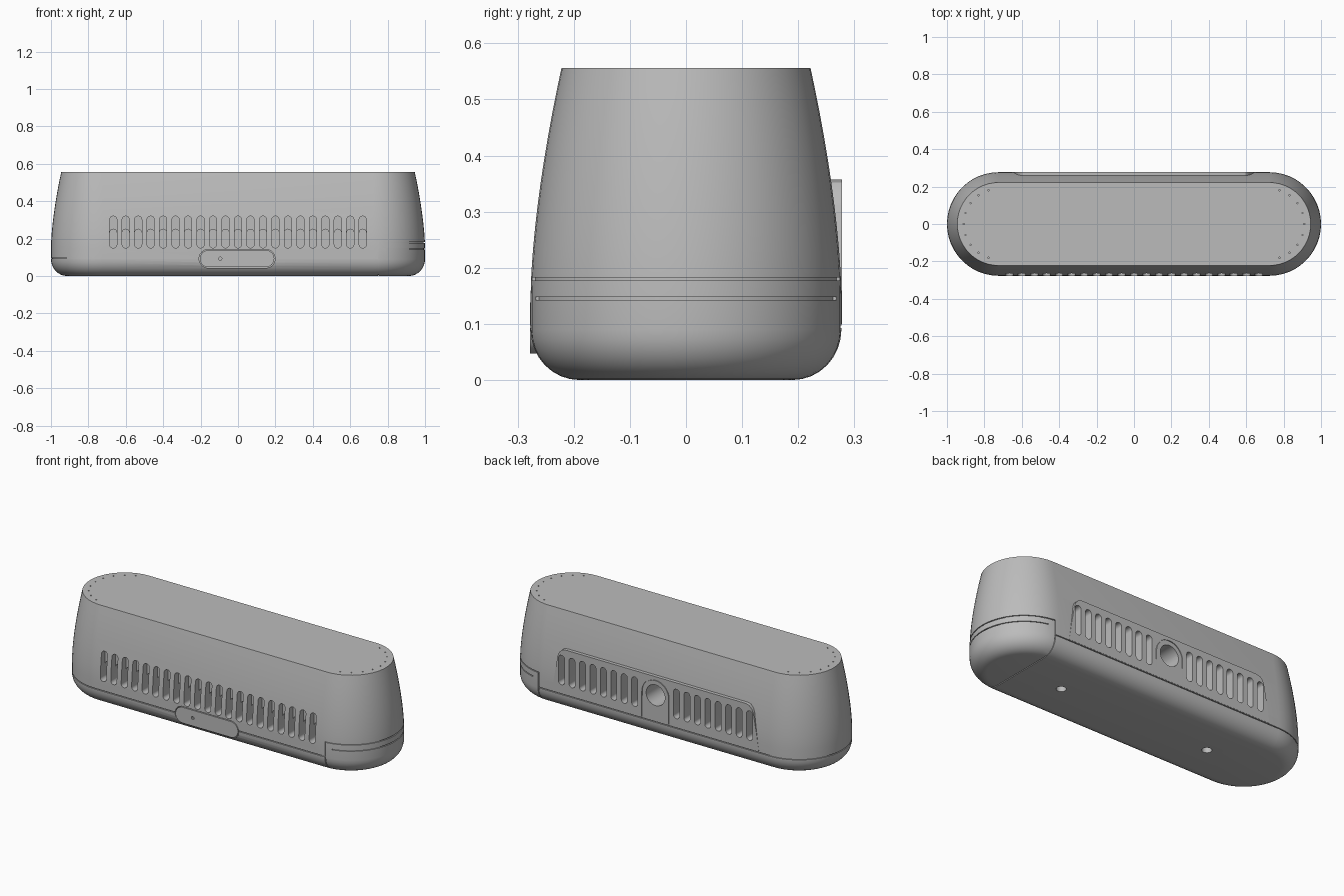
import bpy, bmesh, math
from mathutils import Matrix

if "Cube" in bpy.data.objects:
    bpy.data.objects.remove(bpy.data.objects["Cube"])

grey = bpy.data.materials.new("plain_grey")
grey.diffuse_color = (0.5, 0.5, 0.5, 1)
grey.use_nodes = True
grey.node_tree.nodes["Principled BSDF"].inputs["Base Color"].default_value = grey.diffuse_color


def finish(name, bm):
    bmesh.ops.recalc_face_normals(bm, faces=bm.faces)
    me = bpy.data.meshes.new(name)
    bm.to_mesh(me)
    bm.free()
    me.materials.append(grey)
    ob = bpy.data.objects.new(name, me)
    bpy.context.collection.objects.link(ob)
    return ob


def loft(name, rings):
    """Skin closed rings of points and cap both ends."""
    bm = bmesh.new()
    rows = [[bm.verts.new(p) for p in ring] for ring in rings]
    n = len(rows[0])
    for a, b in zip(rows, rows[1:]):
        for i in range(n):
            j = (i + 1) % n
            bm.faces.new((a[i], a[j], b[j], b[i]))
    bm.faces.new(rows[0])
    bm.faces.new(rows[-1])
    return finish(name, bm)


def prism(name, pts, y0, y1):
    return loft(name, [[(x, y, z) for x, z in pts] for y in (y0, y1)])


def box(name, x0, x1, y0, y1, z0, z1):
    return prism(name, [(x0, z0), (x1, z0), (x1, z1), (x0, z1)], y0, y1)


def rounded(x0, x1, z0, z1, r, n=6):
    """Rounded rectangle outline in x and z."""
    pts = []
    corners = ((x1 - r, z1 - r), (x0 + r, z1 - r), (x0 + r, z0 + r), (x1 - r, z0 + r))
    for k, (cx, cz) in enumerate(corners):
        for i in range(n + 1):
            a = math.pi / 2 * (k + i / n)
            pts.append((cx + r * math.cos(a), cz + r * math.sin(a)))
    return pts


def circle(cx, cz, r, n=32):
    return [(cx + r * math.cos(2 * math.pi * i / n), cz + r * math.sin(2 * math.pi * i / n))
            for i in range(n)]


def arch(w, z0, zc, n=16):
    """Doorway outline with a round top."""
    return [(w, z0)] + [(w * math.cos(math.pi * i / n), zc + w * math.sin(math.pi * i / n))
                        for i in range(n + 1)] + [(-w, z0)]


def pin(x, y, z0, z1, r, n):
    return loft("pin", [[(px, py, z) for px, py in circle(x, y, r, n)] for z in (z0, z1)])


def cut(target, *cutters):
    """Subtract every cutter from the target, then delete the cutters."""
    for c in cutters:
        c.hide_render = True
        m = target.modifiers.new("cut", 'BOOLEAN')
        m.operation, m.solver, m.object = 'DIFFERENCE', 'EXACT', c
    dg = bpy.context.evaluated_depsgraph_get()
    dg.update()
    me = bpy.data.meshes.new_from_object(target.evaluated_get(dg))
    target.modifiers.clear()
    target.data = me
    for c in cutters:
        bpy.data.objects.remove(c)
    return target


def merge(obs):
    """Gather non-touching cutters into one object."""
    bm = bmesh.new()
    for o in obs:
        bm.from_mesh(o.data)
        bpy.data.objects.remove(o)
    return finish("cutters", bm)


def body(name, inset=0.0):
    """Stadium-shaped casing: rounded foot, sides leaning in to a flat top."""
    prof = []
    for i in range(9):
        a = math.pi / 2 * i / 8
        prof.append((0.19 + 0.087 * math.sin(a), 0.09 * (1 - math.cos(a))))
    for i in range(11):
        t = i / 10
        prof.append((0.277 - 0.055 * t ** 1.6, 0.15 + 0.406 * t))
    rings = []
    for r, z in prof:
        r -= inset
        z = max(z, inset)
        if rings and z <= rings[-1][0][2]:
            z = rings[-1][0][2] + 0.0005
        ring = []
        for s in (0, 1):
            for i in range(25):
                a = -math.pi / 2 + math.pi * (s + i / 24)
                ring.append(((0.723, -0.723)[s] + r * math.cos(a), r * math.sin(a), z))
        rings.append(ring)
    return loft(name, rings)


casing = body("casing")

# Seams between the upper shell, the base tray and the end cap
g = 0.0025
seams = [box("seam", -1.1, 0.75, -0.4, 0.4, 0.095 - g, 0.095 + g),
         box("seam", 0.75 - g, 0.75 + g, -0.4, 0.4, -0.02, 0.18 + g),
         box("seam", 0.75, 1.1, -0.4, 0.4, 0.18 - g, 0.18 + g),
         box("seam", 0.79, 1.1, -0.4, 0.4, 0.145 - g, 0.145 + g)]
for s in seams:
    cut(s, body("core", 0.006))
cut(casing, *seams)

# Rear vent panel standing upright against the leaning wall
half = [(0.66, 0.1), (0.645, 0.2), (0.625, 0.31), (0.615, 0.335), (0.597, 0.352), (0.575, 0.357)]
panel = prism("rear_vent_panel", half + [(-x, z) for x, z in reversed(half)], 0.225, 0.278)

# Arched outline around the rear socket
frame = prism("frame", arch(0.088, 0.105, 0.25), 0.273, 0.3)
cut(frame, prism("inner", arch(0.084, 0.09, 0.25), 0.25, 0.32))
cut(panel, frame)

# Vent slots: shallow full-height slot with a deeper lower half
pitch, w = 0.0667, 0.019
front_x = [i * pitch for i in range(-10, 11)]
rear_x = [x for x in front_x if abs(x) > 0.1 and abs(x) < 0.62]


def slots(xs, z0, z1, ya, yb):
    return merge([prism("slot", rounded(x - w, x + w, z0, z1, w - 0.0005), ya, yb) for x in xs])


cut(casing,
    slots(front_x, 0.15, 0.32, -0.3, -0.232),
    slots(front_x, 0.15, 0.25, -0.3, -0.2),
    slots(rear_x, 0.15, 0.32, 0.21, 0.3),
    slots(rear_x, 0.15, 0.25, 0.18, 0.3))
cut(panel, slots(rear_x, 0.15, 0.32, 0.2, 0.3))

# Round rear socket
cut(panel, prism("socket", circle(0, 0.25, 0.06), 0.2, 0.3))
cut(casing, prism("socket", circle(0, 0.25, 0.06), 0.14, 0.3))

# Front button in its pocket, with a pinhole
cut(casing, prism("pocket", rounded(-0.208, 0.198, 0.043, 0.142, 0.049, 8), -0.3, -0.255))
button = prism("front_button", rounded(-0.204, 0.194, 0.047, 0.138, 0.045, 8), -0.278, -0.25)
cut(button, prism("pinhole", circle(-0.095, 0.093, 0.009, 12), -0.3, -0.265))

# Screw holes underneath and tiny pinholes at both ends of the top
holes = [pin(x, 0, -0.02, 0.03, 0.026, 24) for x in (-0.48, 0.48)]
for s in (-1, 1):
    for deg in (-72, -54, -36, -18, 0, 18, 36, 54, 72):
        a = math.radians(deg)
        holes.append(pin(s * (0.72 + 0.19 * math.cos(a)), 0.19 * math.sin(a), 0.545, 0.57, 0.004, 8))
cut(casing, merge(holes))

# Smooth curved walls, keep crisp edges
for ob in (casing, panel, button):
    bpy.ops.object.select_all(action='DESELECT')
    ob.select_set(True)
    bpy.context.view_layer.objects.active = ob
    bpy.ops.object.shade_smooth_by_angle(angle=math.radians(30))
